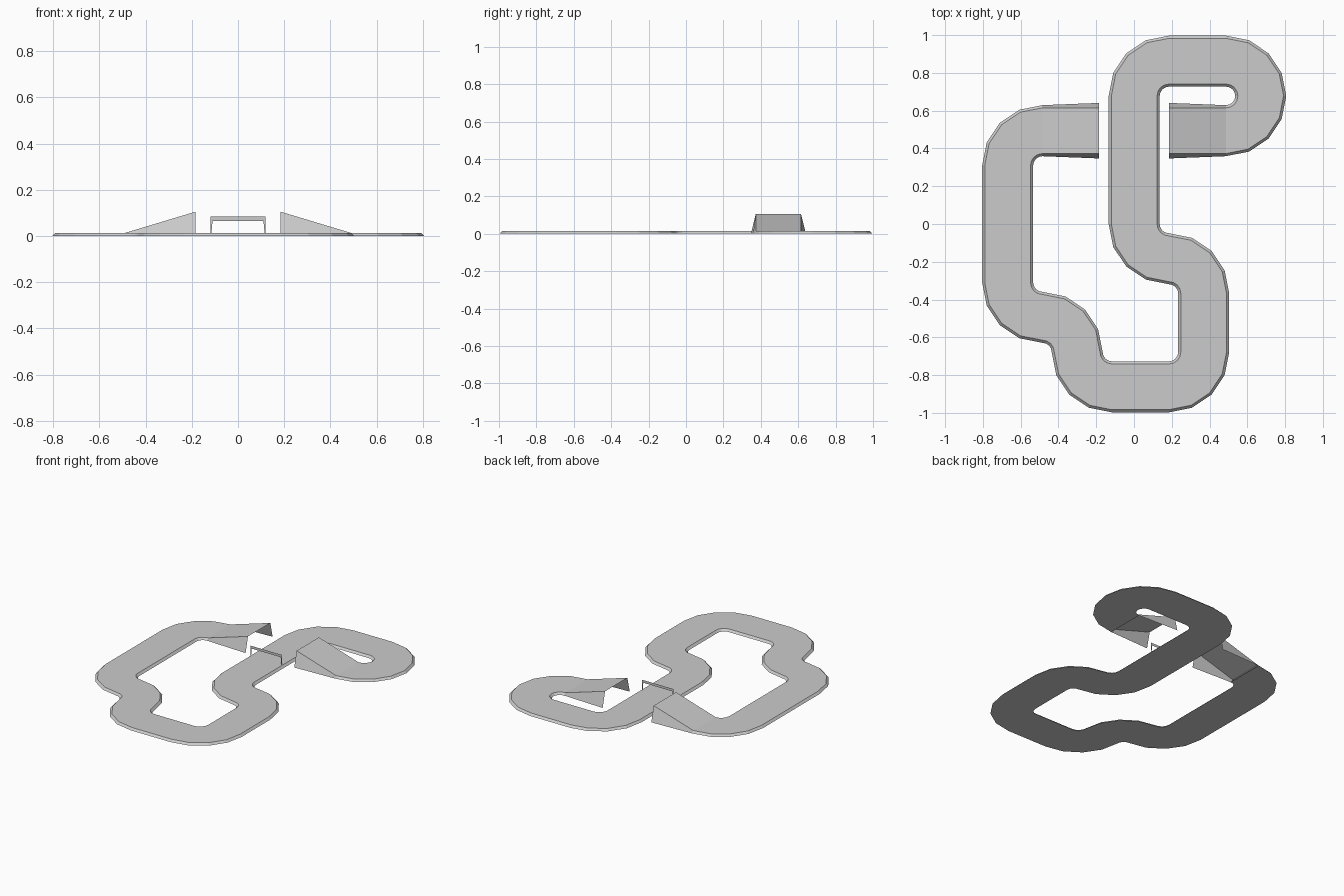
import bpy, math
from mathutils import Vector

if "Cube" in bpy.data.objects:
    bpy.data.objects.remove(bpy.data.objects["Cube"])

TOP, BOT, H = 0.121, 0.135, 0.014      # half widths and thickness of the road
R, SEG = 0.184, 4                      # bend radius, facets per quarter turn
CY = 0.494                             # y of the jump axis


def make(name, verts, faces):
    me = bpy.data.meshes.new(name)
    me.from_pydata(verts, [], faces)
    me.update()
    ob = bpy.data.objects.new(name, me)
    bpy.context.collection.objects.link(ob)
    return ob


# Road centreline: L / R are quarter bends, numbers are straights
route = ["L", "L", 0.302, "L", 0.369, 0.309, "L", "R", 0.31, "R", 0.302,
         "R", "L", "R", 0.31, 0.31, "R"]
pos, ang = Vector((0.487, CY)), 0.0
path = [(pos.copy(), ang)]
for step in route:
    if isinstance(step, str):
        s = 1 if step == "L" else -1
        centre = pos + s * R * Vector((-math.sin(ang), math.cos(ang)))
        start = ang
        for i in range(1, SEG + 1):
            ang = start + s * math.pi / 2 * i / SEG
            pos = centre - s * R * Vector((-math.sin(ang), math.cos(ang)))
            path.append((pos.copy(), ang))
    else:
        pos = pos + step * Vector((math.cos(ang), math.sin(ang)))
        path.append((pos.copy(), ang))

# Sweep the trapezoid road section along the path
section = [(BOT, 0), (TOP, H), (-TOP, H), (-BOT, 0)]
verts, faces = [], []
for p, a in path:
    n = Vector((-math.sin(a), math.cos(a)))
    for off, z in section:
        q = p + n * off
        verts.append((q.x, q.y, z))
for i in range(len(path) - 1):
    for k in range(4):
        a, b = i * 4 + k, i * 4 + (k + 1) % 4
        faces.append((a, a + 4, b + 4, b))
make("road", verts, faces)

# Jump ramps: open shells with a sloping top and flared sides
for name, s in (("landing_ramp", 1), ("takeoff_ramp", -1)):
    verts = []
    for x, low, z in ((0.487, BOT, H), (0.185, 0.147, 0.105)):
        verts += [(s * x, CY - low, 0), (s * x, CY - TOP, z),
                  (s * x, CY + TOP, z), (s * x, CY + low, 0)]
    quads = [(k, k + 1, k + 5, k + 4) for k in range(3)]
    make(name, verts, [q[::s] for q in quads])

# Start gate: thin flat frame with tapered posts and a cross banner
GY = 0.307
outline = [(-0.118, H), (-0.118, 0.084), (0.118, 0.084), (0.118, H),
           (0.115, H), (0.110, 0.066), (-0.110, 0.066), (-0.115, H)]
make("start_gate", [(x, GY, z) for x, z in outline],
     [(0, 7, 6, 1), (1, 6, 5, 2), (2, 5, 4, 3)])
